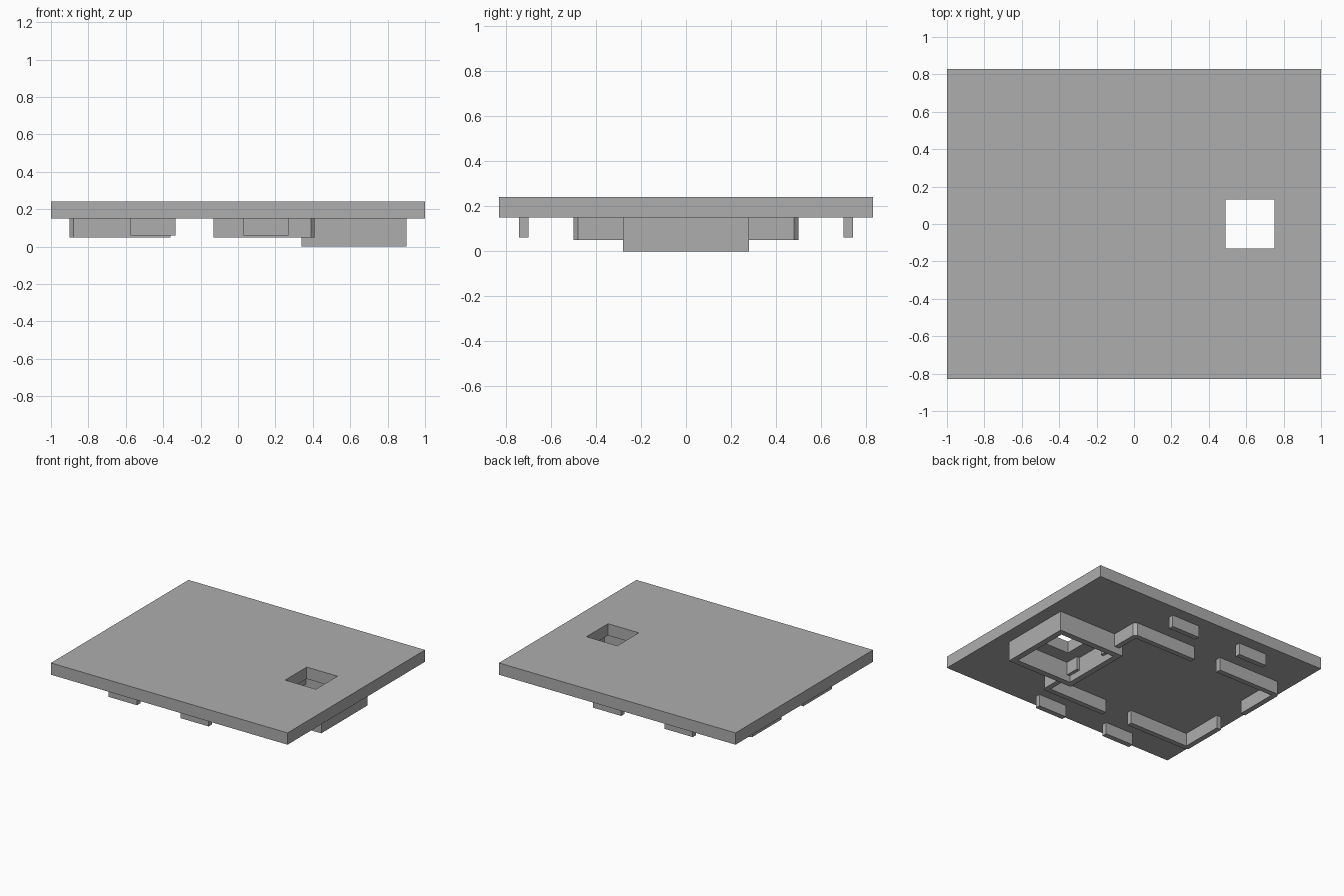
import bpy
import bmesh

cube = bpy.data.objects.get("Cube")
if cube:
    bpy.data.objects.remove(cube, do_unlink=True)

grey = bpy.data.materials.new("plain grey")
grey.use_nodes = True
COLOUR = (0.42, 0.42, 0.42, 1)
grey.diffuse_color = COLOUR
grey.node_tree.nodes["Principled BSDF"].inputs["Base Color"].default_value = COLOUR


def finish(name, bm):
    bmesh.ops.recalc_face_normals(bm, faces=bm.faces)
    mesh = bpy.data.meshes.new(name)
    bm.to_mesh(mesh)
    bm.free()
    mesh.materials.append(grey)
    obj = bpy.data.objects.new(name, mesh)
    bpy.context.collection.objects.link(obj)
    return obj


def prism(name, outline, z0, z1):
    """Extrude a flat outline upwards."""
    bm = bmesh.new()
    face = bm.faces.new([bm.verts.new((x, y, z0)) for x, y in outline])
    top = bmesh.ops.extrude_face_region(bm, geom=[face])
    verts = [v for v in top["geom"] if isinstance(v, bmesh.types.BMVert)]
    bmesh.ops.translate(bm, verts=verts, vec=(0, 0, z1 - z0))
    return finish(name, bm)


def rect(x0, x1, y0, y1):
    return [(x0, y0), (x1, y0), (x1, y1), (x0, y1)]


def frame(name, outer, inner, z0, z1):
    """Rectangular slab with a rectangular opening right through."""
    bm = bmesh.new()
    rings = [[bm.verts.new((x, y, z)) for x, y in loop]
             for loop, z in ((outer, z0), (outer, z1), (inner, z1), (inner, z0))]
    for k in range(4):
        a, b = rings[k], rings[(k + 1) % 4]
        for i in range(4):
            j = (i + 1) % 4
            bm.faces.new((a[i], a[j], b[j], b[i]))
    return finish(name, bm)


# Deck with a square hatch
DECK_Z = 0.15
frame("deck", rect(-1, 1, -0.83, 0.83), rect(0.49, 0.75, -0.13, 0.13), DECK_Z, 0.24)

# Deep collar below the hatch
frame("hatch_collar", rect(0.34, 0.9, -0.28, 0.28),
      rect(0.385, 0.855, -0.235, 0.235), 0, DECK_Z)

# Four angled corner walls with bevelled outer corners
MID_X, HALF_X, HALF_Y = -0.245, 0.655, 0.5
GAP_X, GAP_Y, WALL, CUT = 0.115, 0.13, 0.04, 0.02
corner = [(GAP_X, HALF_Y), (HALF_X - CUT, HALF_Y), (HALF_X, HALF_Y - CUT),
          (HALF_X, GAP_Y), (HALF_X - WALL, GAP_Y),
          (HALF_X - WALL, HALF_Y - WALL), (GAP_X, HALF_Y - WALL)]
for sx, side in ((1, "left"), (-1, "right")):
    for sy, end in ((1, "back"), (-1, "front")):
        prism(f"corner_wall_{end}_{side}",
              [(MID_X + sx * x, sy * y) for x, y in corner], 0.05, DECK_Z)

# Short outer bars
for x, side in ((0.15, "left"), (-0.455, "right")):
    for y, end in ((0.72, "back"), (-0.72, "front")):
        prism(f"outer_bar_{end}_{side}",
              rect(x - 0.12, x + 0.12, y - 0.02, y + 0.02), 0.06, DECK_Z)
